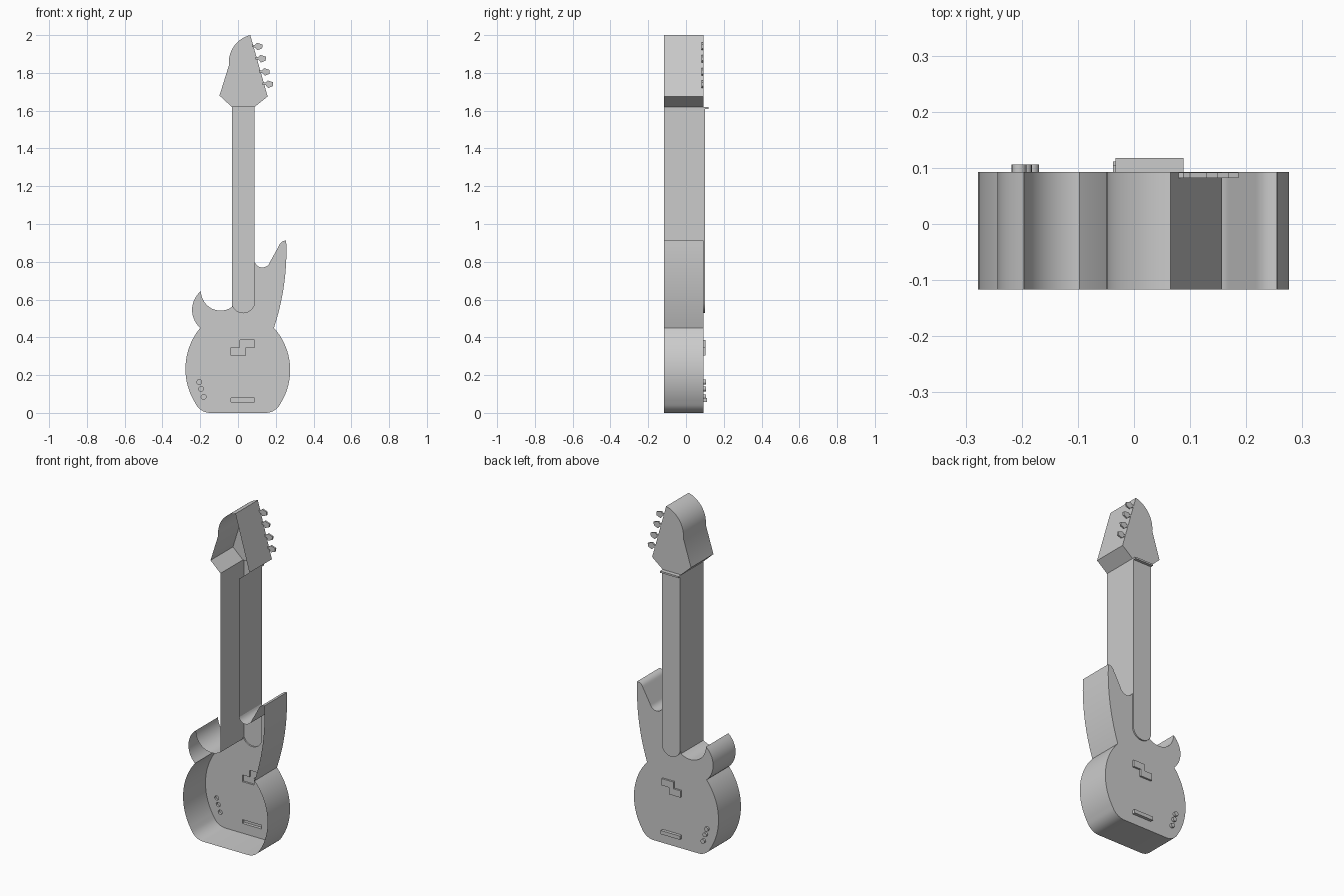
import bpy, bmesh, math
from mathutils import Vector

cube = bpy.data.objects.get("Cube")
if cube:
    bpy.data.objects.remove(cube)

FRONT, FACE, NECK_FACE = -0.117, 0.093, 0.101   # open rim, face plate, fretboard

grey = bpy.data.materials.new("plain_grey")
grey.use_nodes = True
grey.diffuse_color = (0.6, 0.6, 0.6, 1)
grey.node_tree.nodes["Principled BSDF"].inputs["Base Color"].default_value = (0.6, 0.6, 0.6, 1)


def arc(a, m, b, n=14):
    """Points of the circle arc from a through m to b, in the x-z plane."""
    a, m, b = Vector(a), Vector(m), Vector(b)
    p, q = m - a, b - a
    d = 2 * (p.x * q.y - p.y * q.x)
    c = a + Vector((q.y * p.length_squared - p.y * q.length_squared,
                    p.x * q.length_squared - q.x * p.length_squared)) / d
    r = (a - c).length
    start = math.atan2(a.y - c.y, a.x - c.x)
    end = math.atan2(b.y - c.y, b.x - c.x)
    sweep = (end - start) % math.tau
    if d < 0:
        sweep -= math.tau
    angles = [start + sweep * i / n for i in range(n + 1)]
    return [(c.x + r * math.cos(t), c.y + r * math.sin(t)) for t in angles]


def join(*runs):
    """Chain runs of points, dropping repeated joints."""
    out = []
    for run in runs:
        for p in run:
            if not out or (Vector(p) - Vector(out[-1])).length > 1e-4:
                out.append(p)
    return out


def wall(bm, pts, y0, y1, closed=False):
    lo = [bm.verts.new((x, y0, z)) for x, z in pts]
    hi = [bm.verts.new((x, y1, z)) for x, z in pts]
    for i in range(len(pts) if closed else len(pts) - 1):
        j = (i + 1) % len(pts)
        bm.faces.new((lo[i], lo[j], hi[j], hi[i]))


def cap(bm, loops, y):
    """Fill the first loop; the other loops are holes in it."""
    edges = []
    for pts in loops:
        vs = [bm.verts.new((x, y, z)) for x, z in pts]
        edges += [bm.edges.new((v, vs[i - 1])) for i, v in enumerate(vs)]
    bmesh.ops.triangle_fill(bm, edges=edges, use_beauty=True, normal=(0, 1, 0))


def finish(bm, name):
    bmesh.ops.remove_doubles(bm, verts=bm.verts, dist=1e-5)
    bmesh.ops.recalc_face_normals(bm, faces=bm.faces)
    mesh = bpy.data.meshes.new(name)
    bm.to_mesh(mesh)
    bm.free()
    mesh.materials.append(grey)
    ob = bpy.data.objects.new(name, mesh)
    bpy.context.collection.objects.link(ob)
    bpy.ops.object.select_all(action='DESELECT')
    ob.select_set(True)
    bpy.context.view_layer.objects.active = ob
    bpy.ops.object.shade_smooth_by_angle(angle=math.radians(30))


def raised(name, pts, y0, y1, both=False):
    """Shallow extrusion, open towards the front unless both ends are capped."""
    bm = bmesh.new()
    wall(bm, pts, y0, y1, True)
    cap(bm, [pts], y1)
    if both:
        cap(bm, [pts], y0)
    finish(bm, name)


def box(x0, x1, z0, z1):
    return [(x0, z0), (x1, z0), (x1, z1), (x0, z1)]


NL, NR = -0.033, 0.088      # neck sides
JOIN_L, JOIN_R, TOP = 0.56, 0.80, 1.62

# Body outline, from the neck's left-hand edge round to the other
horn_tip = (-0.196, 0.645)
body_path = join(
    arc((NL, JOIN_L), (-0.12, 0.545), horn_tip),
    arc(horn_tip, (-0.243, 0.54), (-0.2, 0.45)),
    arc((-0.2, 0.45), (-0.278, 0.22), (-0.225, 0.05), 24),
    arc((-0.225, 0.05), (-0.195, 0.015), (-0.15, 0), 8),
    arc((0.15, 0), (0.195, 0.015), (0.225, 0.05), 8),
    arc((0.225, 0.05), (0.276, 0.22), (0.19, 0.45), 24),
    arc((0.19, 0.45), (0.244, 0.68), (0.255, 0.912)),
    arc((0.255, 0.912), (0.235, 0.907), (0.217, 0.885), 6),
    arc((0.17, JOIN_R), (0.127, 0.77), (NR, JOIN_R)))
neck_end = join(arc((NR, 0.58), (0.0275, 0.53), (NL, 0.58)))

# Fittings pressed out of the body face
fittings = {
    "pickup": ([(-0.037, 0.305), (0.04, 0.305), (0.04, 0.345), (0.088, 0.345),
                (0.088, 0.385), (0.01, 0.385), (0.01, 0.345), (-0.037, 0.345)], 0.104),
    "bridge": (box(-0.037, 0.088, 0.058, 0.08), 0.111),
}
for i, (x, z) in enumerate([(-0.205, 0.163), (-0.195, 0.127), (-0.182, 0.085)]):
    ring = [(x + 0.013 * math.cos(math.tau * k / 16),
             z + 0.013 * math.sin(math.tau * k / 16)) for k in range(16)]
    fittings[f"knob_{i + 1}"] = (ring, 0.106)

bm = bmesh.new()
wall(bm, body_path, FRONT, FACE)
cap(bm, [join(body_path, neck_end)] + [pts for pts, _ in fittings.values()], FACE)
finish(bm, "body")
for name, (pts, y) in fittings.items():
    raised(name, pts, FACE, y)

# Neck: deep sides above the body, thin raised edge over it
bm = bmesh.new()
wall(bm, [(NL, JOIN_L), (NL, TOP)], FRONT, FACE)
wall(bm, [(NR, JOIN_R), (NR, TOP)], FRONT, FACE)
neck_loop = join([(NL, TOP), (NR, TOP)], neck_end)
wall(bm, neck_loop, FACE, NECK_FACE, True)
cap(bm, [neck_loop], NECK_FACE)
finish(bm, "neck")
raised("nut", box(NL, NR, TOP - 0.01, TOP), NECK_FACE, 0.118)

# Headstock
head = join([(NL, TOP), (-0.098, 1.68), (-0.048, 1.84)],
            arc((-0.048, 1.84), (-0.012, 1.953), (0.065, 2.0)),
            [(0.157, 1.675), (NR, TOP)])
bm = bmesh.new()
wall(bm, head, FRONT, FACE)
cap(bm, [head], FACE)
finish(bm, "headstock")

# Tuning pegs along the slanted headstock edge
peg = [(-0.035, 0.01), (-0.02, 0.008), (-0.008, 0.02), (0.022, 0.01),
       (0.02, -0.01), (-0.005, -0.02), (-0.018, -0.005), (-0.035, -0.003)]
for i, z in enumerate((1.94, 1.875, 1.805, 1.74)):
    x = 0.091 + (2 - z) * 0.283
    raised(f"tuning_peg_{i + 1}", [(x + u, z + v) for u, v in peg], 0.082, FACE - 0.001, True)
